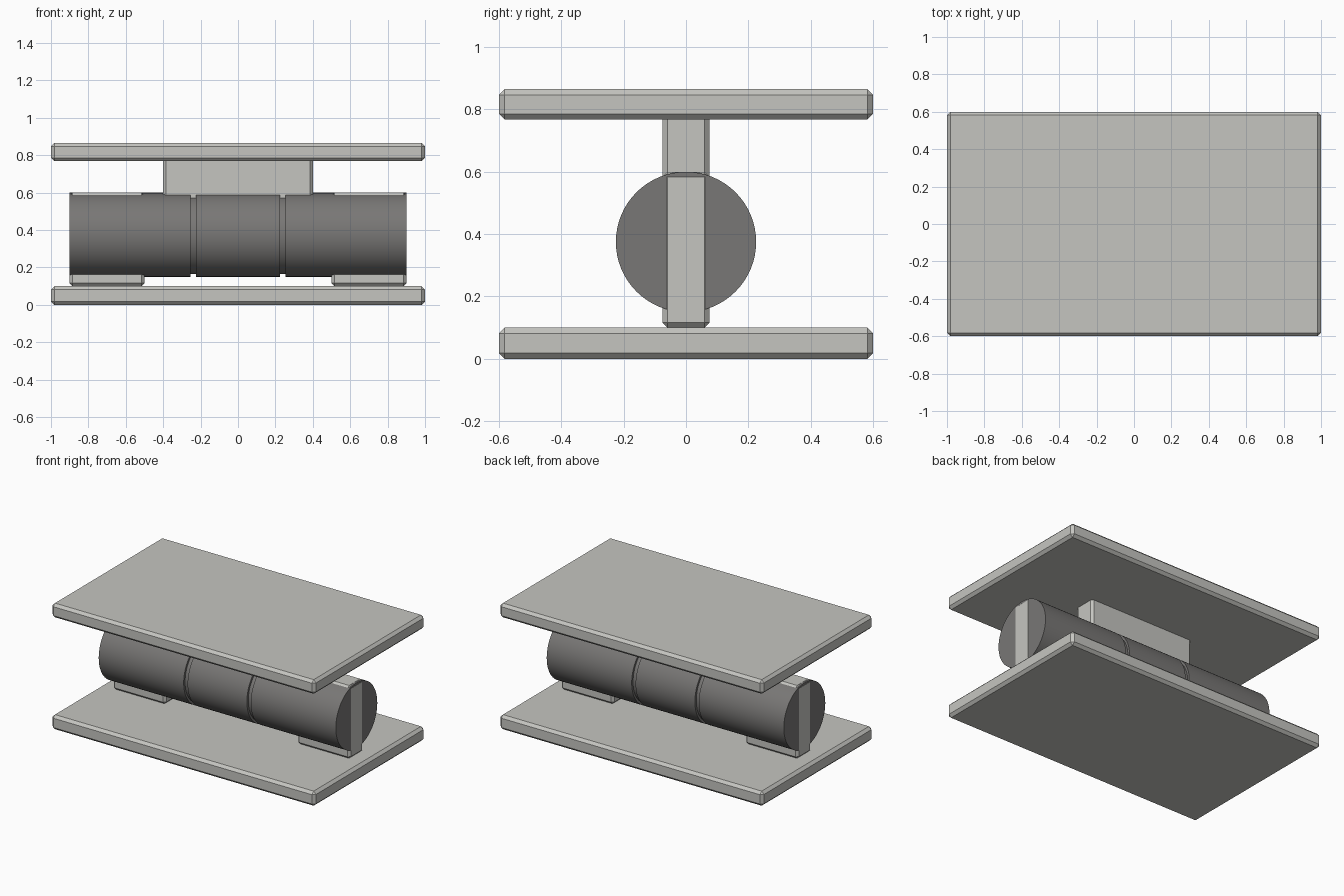
import bpy
import math

cube = bpy.data.objects.get("Cube")
if cube:
    bpy.data.objects.remove(cube, do_unlink=True)


def make_material(name, color):
    mat = bpy.data.materials.new(name)
    mat.use_nodes = True
    mat.diffuse_color = color
    mat.node_tree.nodes["Principled BSDF"].inputs["Base Color"].default_value = color
    return mat


light_grey = make_material("light warm grey", (0.56, 0.56, 0.53, 1))
dark_grey = make_material("dark grey", (0.19, 0.185, 0.18, 1))


def box(name, x, y, z, bevel):
    """Chamfered box from its (low, high) range on each axis."""
    ranges = (x, y, z)
    bpy.ops.mesh.primitive_cube_add(size=1, location=[(a + b) / 2 for a, b in ranges])
    ob = bpy.context.object
    ob.name = name
    ob.scale = [b - a for a, b in ranges]
    bpy.ops.object.transform_apply(location=False, rotation=False, scale=True)
    mod = ob.modifiers.new("chamfer", "BEVEL")
    mod.width = bevel
    mod.segments = 1
    ob.data.materials.append(light_grey)
    return ob


def barrel(name, x0, x1, radius):
    """Smooth cylinder lying along x."""
    bpy.ops.mesh.primitive_cylinder_add(
        vertices=64, radius=radius, depth=x1 - x0,
        location=((x0 + x1) / 2, 0, AXIS_Z), rotation=(0, math.pi / 2, 0))
    ob = bpy.context.object
    ob.name = name
    bpy.ops.object.shade_smooth_by_angle(angle=math.radians(30))
    ob.data.materials.append(dark_grey)
    return ob


AXIS_Z = 0.375
RADIUS = 0.225
WEB = (-0.076, 0.076)

# Mounting plates
box("base_plate", (-1, 1), (-0.6, 0.6), (0, 0.1), 0.018)
box("top_plate", (-1, 1), (-0.6, 0.6), (0.768, 0.865), 0.018)

# Hinge barrel: three knuckles on a slightly thinner pin
barrel("hinge_pin", -0.85, 0.85, 0.21)
barrel("middle_knuckle", -0.225, 0.225, RADIUS)
barrel("left_knuckle", 0.255, 0.9, RADIUS)
barrel("right_knuckle", -0.9, -0.255, RADIUS)

# Webs joining the knuckles to the plates
box("top_web", (-0.4, 0.4), WEB, (0.45, 0.8), 0.016)
box("left_base_web", (0.5, 0.901), WEB, (0.1, 0.6), 0.016)
box("right_base_web", (-0.901, -0.5), WEB, (0.1, 0.6), 0.016)
